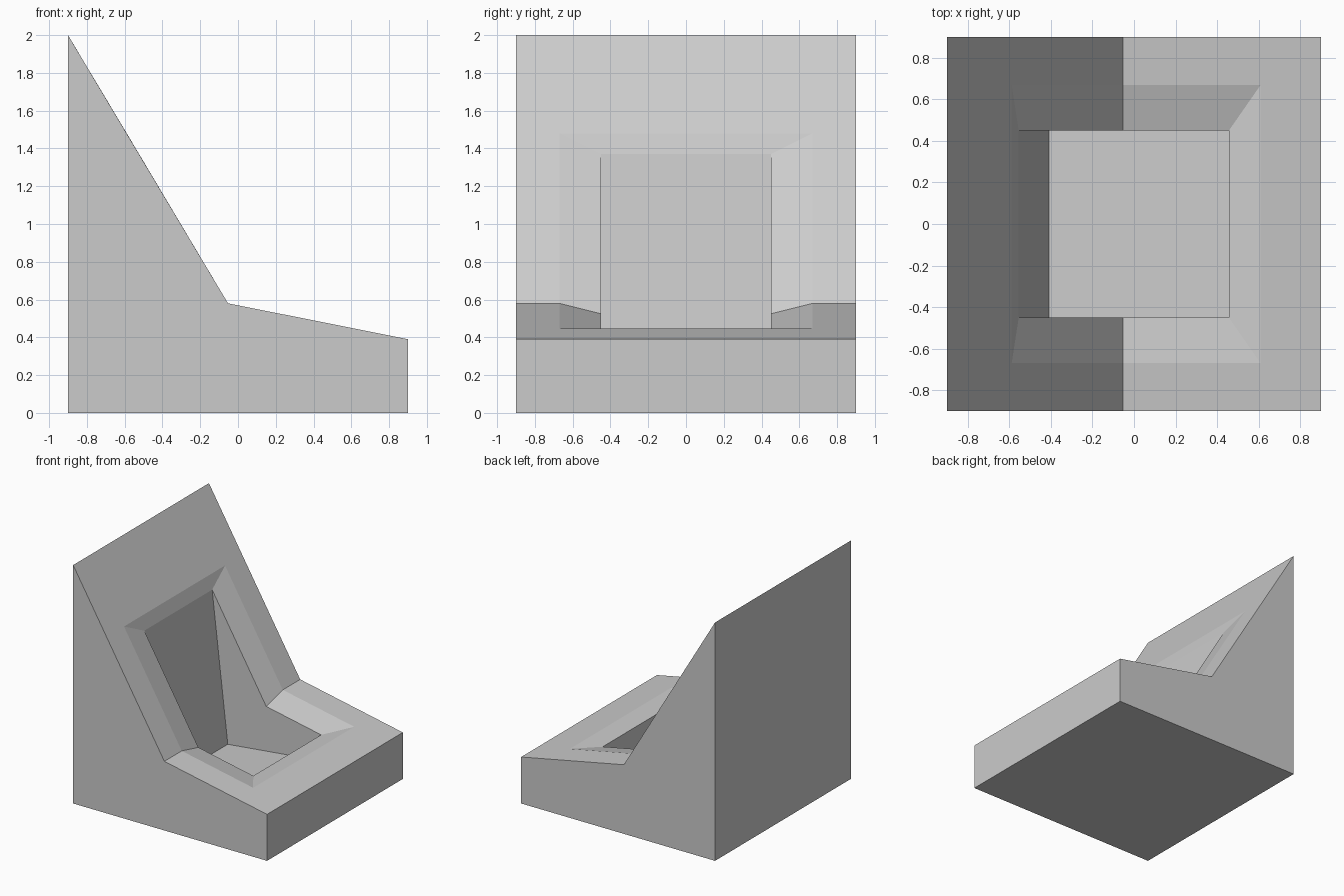
import bpy
import bmesh

if "Cube" in bpy.data.objects:
    bpy.data.objects.remove(bpy.data.objects["Cube"])

# Side profiles (x, z), from the top of the backrest to the front of the seat
BODY = [(-0.9, 2.0), (-0.053, 0.58), (0.9, 0.39)]
RIM_OUTER = [(-0.589, 1.48), (-0.053, 0.58), (0.61, 0.4476)]
RIM_INNER = [(-0.555, 1.37), (-0.053, 0.525), (0.457, 0.423)]
BASE = [(-0.9, 0.0), (0.9, 0.0)]
FLOOR = [(-0.41, 0.112), (0.457, 0.205)]

bm = bmesh.new()


def row_pair(profile, half_width):
    """Matching vertex rows on the front (-y) and rear (+y) sides."""
    return [[bm.verts.new((x, s * half_width, z)) for x, z in profile]
            for s in (-1, 1)]


body = row_pair(BODY, 0.9)
base = row_pair(BASE, 0.9)
outer = row_pair(RIM_OUTER, 0.67)
inner = row_pair(RIM_INNER, 0.45)
floor = row_pair(FLOOR, 0.45)


def cross(a, i, b, j):
    """Quad spanning the width between two profile points."""
    bm.faces.new((a[0][i], a[1][i], b[1][j], b[0][j]))


# Outer walls: rear of the backrest, underside, front lip
cross(body, 0, base, 0)
cross(base, 0, base, 1)
cross(base, 1, body, 2)

# Backrest and seat panels, each with a notch for the recess
for end in (0, 2):
    bm.faces.new((body[0][end], body[1][end], body[1][1], outer[1][1],
                  outer[1][end], outer[0][end], outer[0][1], body[0][1]))
    # Sloping rim at the top and front ends
    cross(outer, end, inner, end)

for s in (0, 1):
    # Side wall of the body
    bm.faces.new(body[s] + base[s][::-1])
    # Sloping rim along the sides
    for i in (0, 1):
        bm.faces.new((outer[s][i], outer[s][i + 1],
                      inner[s][i + 1], inner[s][i]))
    # Side wall of the deep recess
    bm.faces.new(inner[s] + floor[s][::-1])

# Deep recess: back wall, floor, front wall
cross(inner, 0, floor, 0)
cross(floor, 0, floor, 1)
cross(floor, 1, inner, 2)

bmesh.ops.recalc_face_normals(bm, faces=bm.faces[:])
mesh = bpy.data.meshes.new("recessed_seat_block")
bm.to_mesh(mesh)
bm.free()

grey = bpy.data.materials.new("light grey")
grey.diffuse_color = (0.6, 0.6, 0.6, 1.0)
grey.use_nodes = True
grey.node_tree.nodes["Principled BSDF"].inputs["Base Color"].default_value = grey.diffuse_color
mesh.materials.append(grey)

seat = bpy.data.objects.new("recessed_seat_block", mesh)
bpy.context.collection.objects.link(seat)
